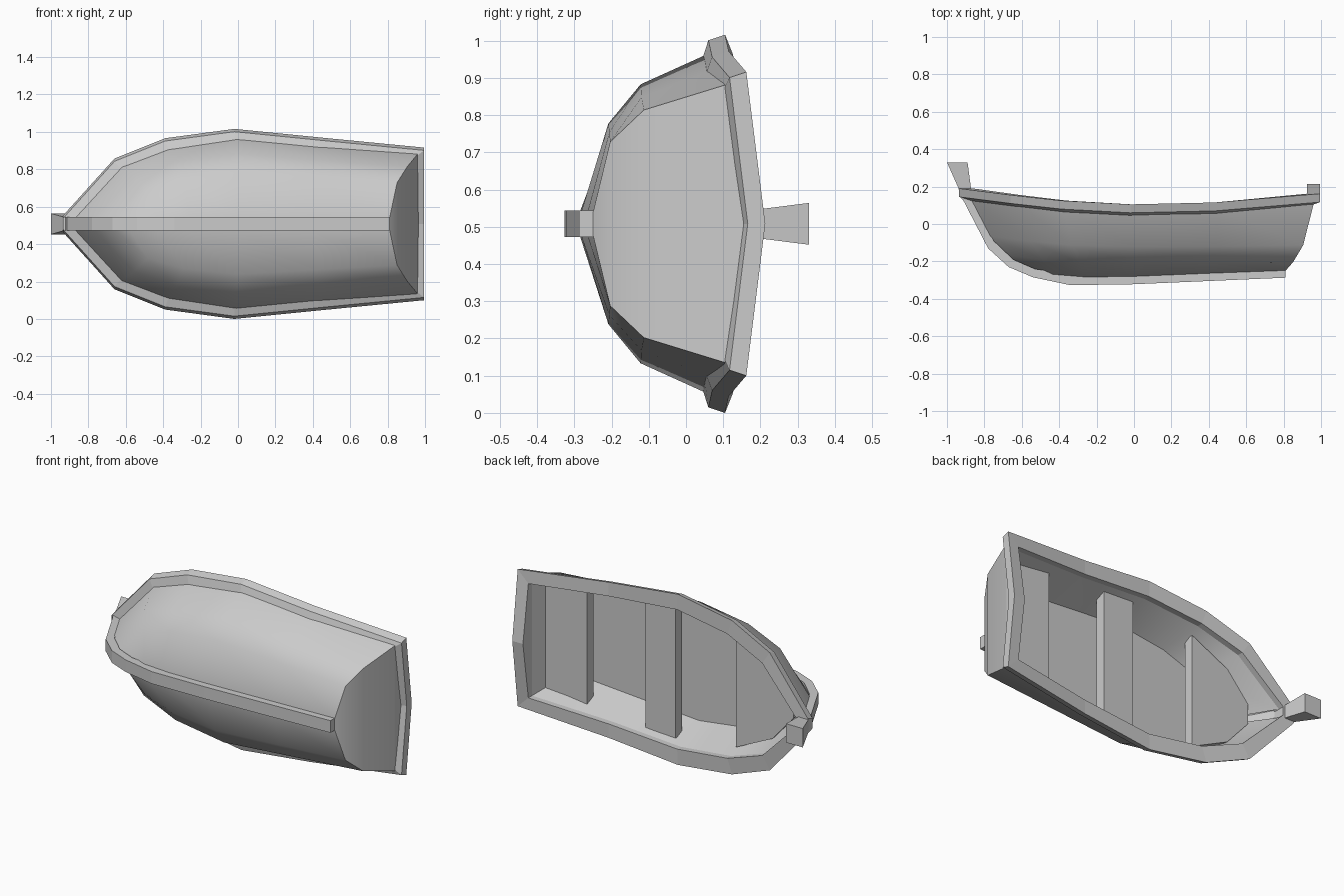
import bpy, bmesh, math
from mathutils import Vector

if "Cube" in bpy.data.objects:
    bpy.data.objects.remove(bpy.data.objects["Cube"])

ZC = 0.508  # height of the centreline; the boat lies on its side

paint = bpy.data.materials.new("plain grey")
paint.use_nodes = True
GREY = (0.6, 0.6, 0.6, 1)
paint.diffuse_color = GREY
paint.node_tree.nodes["Principled BSDF"].inputs["Base Color"].default_value = GREY


def make(name, verts, faces, smooth=None, inward=None):
    """verts are (length, half-width, depth); inward sets which way an open shell faces"""
    bm = bmesh.new()
    vs = [bm.verts.new((x, y, ZC + w)) for x, w, y in verts]
    for f in faces:
        bm.faces.new([vs[i] for i in f])
    bmesh.ops.remove_doubles(bm, verts=bm.verts, dist=0.0005)
    bmesh.ops.recalc_face_normals(bm, faces=bm.faces)
    if inward is not None:
        mid = Vector((0, 0.2, ZC))
        out = sum(f.normal.dot(f.calc_center_median() - mid) * f.calc_area() for f in bm.faces)
        if (out > 0) == inward:
            bmesh.ops.reverse_faces(bm, faces=bm.faces)
    me = bpy.data.meshes.new(name)
    bm.to_mesh(me)
    bm.free()
    me.materials.append(paint)
    ob = bpy.data.objects.new(name, me)
    bpy.context.collection.objects.link(ob)
    if smooth:
        bpy.ops.object.select_all(action='DESELECT')
        ob.select_set(True)
        bpy.context.view_layer.objects.active = ob
        bpy.ops.object.shade_smooth_by_angle(angle=math.radians(smooth))
    return ob


def loft(name, rings, around=True, loop=False, caps=True, extra=(), **kw):
    n, m = len(rings[0]), len(rings)
    faces = []
    for i in range(m if loop else m - 1):
        for j in range(n if around else n - 1):
            k, l = (i + 1) % m, (j + 1) % n
            faces.append((i * n + j, i * n + l, k * n + l, k * n + j))
    if caps and not loop:
        faces += [tuple(range(n)), tuple(range((m - 1) * n, m * n))]
    return make(name, [p for r in rings for p in r], faces + list(extra), **kw)


def prism(name, outline, top, thick):
    """flat board across the boat from a half outline of (length, half-width)"""
    edge = outline + [(x, -w) for x, w in reversed(outline)]
    return loft(name, [[(x, w, y) for x, w in edge] for y in (top - thick, top)])


# Hull stations: top x, half-width, top y, keel x, keel y, extra drop of the bilges
stations = [(-0.89, 0.025, 0.15, -0.6, -0.25, 0),
            (-0.63, 0.31, 0.12, -0.43, -0.275, 0),
            (-0.375, 0.405, 0.085, -0.26, -0.285, 0),
            (-0.01, 0.457, 0.06, 0.0, -0.28, 0),
            (0.45, 0.415, 0.075, 0.41, -0.264, 0.04),
            (0.96, 0.373, 0.105, 0.81, -0.25, 0.08)]
# Section shape: width, drop and length fractions from gunwale to keel
section = [(1, 0, 0), (0.82, 0.535, 0.37), (0.59, 0.79, 0.73), (0.08, 1, 1)]

rings = []
for xt, w, yt, xk, yk, sag in stations:
    half = [(xt + (xk - xt) * c, w * a, yt + (yk - yt) * (b + sag * (0 < b < 1)))
            for a, b, c in section]
    rings.append(half + [(x, -v, y) for x, v, y in reversed(half)])

# Outer hull with a curved transom made of strips
last = 8 * (len(rings) - 1)
strips = [(last + j, last + j + 1, last + 6 - j, last + 7 - j) for j in range(3)]
loft("hull", rings, around=False, caps=False, extra=strips, smooth=42, inward=False)
x, w, y = rings[-1][0]
make("transom_top", [(x, w, y), (x, -w, y), (x + 0.005, 0, y + 0.055)], [(0, 1, 2)], inward=False)

# Gunwale stations: outer x, outer half-width, inner x, inner half-width, bottom y, top y
rail = [(-0.935, 0.045, -0.86, 0.025, 0.135, 0.19),
        (-0.66, 0.35, -0.61, 0.275, 0.1, 0.155),
        (-0.39, 0.458, -0.36, 0.37, 0.07, 0.125),
        (-0.02, 0.508, -0.015, 0.415, 0.05, 0.105),
        (0.43, 0.463, 0.43, 0.38, 0.06, 0.115),
        (0.995, 0.408, 0.925, 0.34, 0.107, 0.162)]


def rail_ring(xo, wo, xi, wi, yb, yt, s=1):
    """the underside slopes down towards the hull"""
    drop = 0.015 if wo else 0
    return [(xo, s * (wo - drop), yb + 0.01), (xo, s * wo, yt),
            (xi, s * wi, yt), (xi, s * wi, yb - 0.015)]


ring = [rail_ring(*r) for r in rail]
ring.append(rail_ring(0.995, 0, 0.925, 0, 0.156, 0.213))
ring += [rail_ring(*r, s=-1) for r in reversed(rail)]
loft("gunwale", ring, loop=True)

# Inner lining with flat floor and inside of the transom
FLOOR = -0.11
lining = []
for (xt, w, yt, xk, yk, sag), (xo, wo, xi, wi, yb, top) in zip(stations, rail):
    xf = xi + (xk - xt) * 0.6
    half = [(xi, wi, yb + 0.02), (xf, w * 0.72, FLOOR)]
    lining.append(half + [(a, -b, c) for a, b, c in reversed(half)])
end = 4 * (len(lining) - 1)
loft("lining", lining, around=False, caps=False, extra=[tuple(range(end, end + 4))],
     smooth=30, inward=True)
x, w, y = lining[-1][0]
make("transom_inside_top", [(x, w, y), (x, -w, y), (x, 0, y + 0.05)], [(0, 1, 2)], inward=True)

# Keel and stem: (length, lower edge) paired with (length, upper edge)
keel_path = [((0.81, -0.287), (0.81, -0.24)), ((0, -0.322), (0, -0.27)),
             ((-0.34, -0.327), (-0.34, -0.27)), ((-0.54, -0.285), (-0.53, -0.24)),
             ((-0.67, -0.23), (-0.645, -0.19)), ((-0.78, -0.13), (-0.75, -0.09)),
             ((-0.925, 0.15), (-0.88, 0.15))]
K = 0.036
loft("keel", [[(a, -K, b), (a, K, b), (c, K, d), (c, -K, d)] for (a, b), (c, d) in keel_path])

# Flared bow post
post = [(-0.92, -0.87, 0.036, 0.13), (-0.94, -0.872, 0.039, 0.195), (-1.0, -0.89, 0.056, 0.33)]
loft("bow_post", [[(a, -h, y), (a, h, y), (b, h, y), (b, -h, y)] for a, b, h, y in post])

# Seats
prism("stern_seat", [(0.62, 0.35), (0.9, 0.325)], 0.045, 0.06)
prism("middle_bench", [(0.04, 0.39), (0.24, 0.38)], 0.04, 0.06)
prism("bow_platform", [(-0.74, 0.06), (-0.6, 0.22), (-0.36, 0.335)], 0.045, 0.06)
